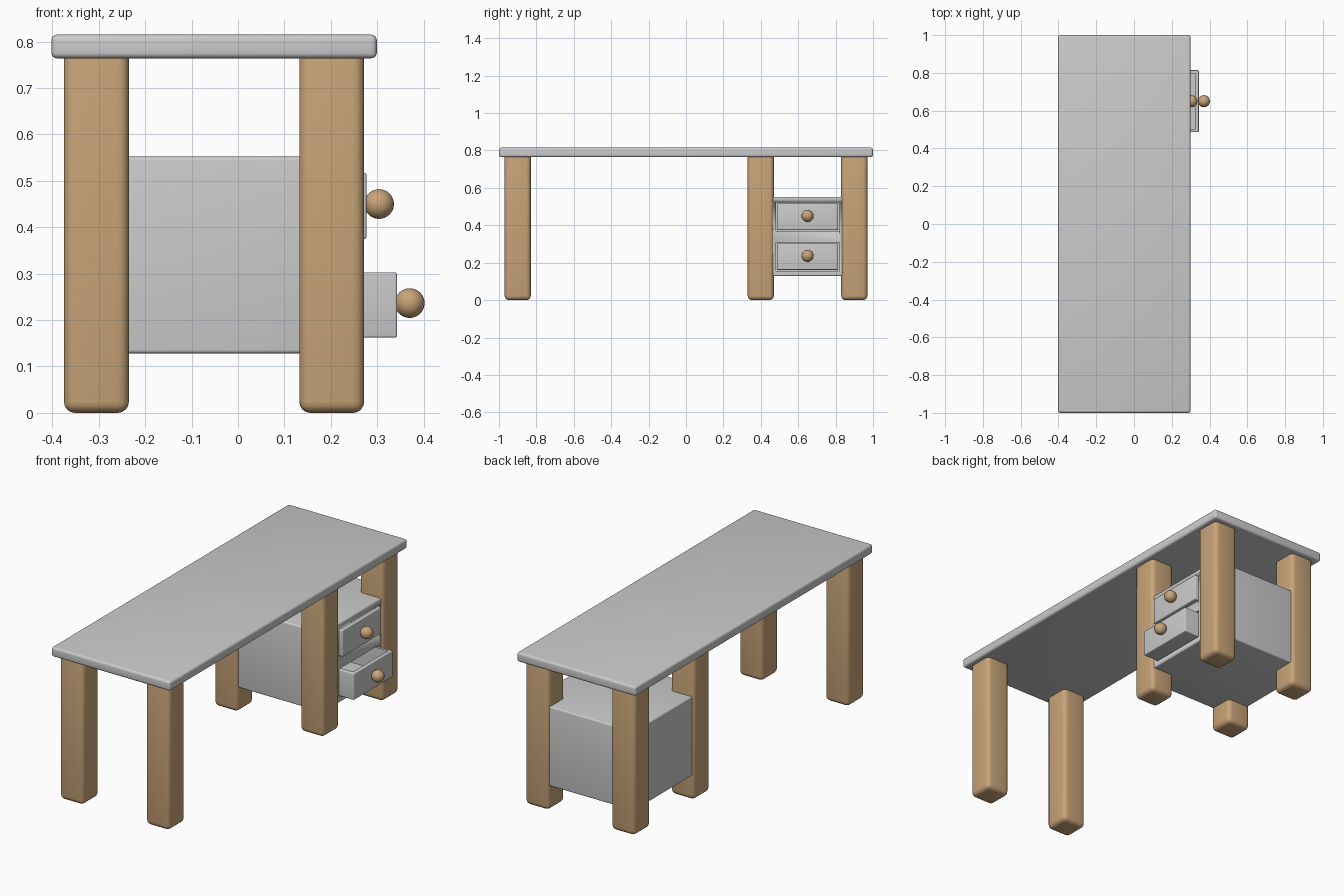
import bpy
import bmesh
import math

if "Cube" in bpy.data.objects:
    bpy.data.objects.remove(bpy.data.objects["Cube"])

wood = bpy.data.materials.new("wood")
wood.diffuse_color = (0.58, 0.37, 0.19, 1.0)
wood.use_nodes = True
wood.node_tree.nodes["Principled BSDF"].inputs["Base Color"].default_value = wood.diffuse_color


def finish(bm, name, material=None):
    mesh = bpy.data.meshes.new(name)
    bm.to_mesh(mesh)
    bm.free()
    obj = bpy.data.objects.new(name, mesh)
    bpy.context.collection.objects.link(obj)
    if material:
        mesh.materials.append(material)
    bpy.ops.object.select_all(action='DESELECT')
    obj.select_set(True)
    bpy.context.view_layer.objects.active = obj
    bpy.ops.object.shade_smooth_by_angle(angle=math.radians(40))
    return obj


def box(name, lo, hi, bevel=0.0, wall=0.0, material=None):
    """Box between two corners; a wall thickness makes it an open tray."""
    bm = bmesh.new()
    bmesh.ops.create_cube(bm, size=1)
    for v in bm.verts:
        for i in range(3):
            v.co[i] = lo[i] if v.co[i] < 0 else hi[i]
    if bevel:
        bmesh.ops.bevel(bm, geom=bm.edges[:], offset=bevel, segments=4,
                        profile=0.5, affect='EDGES')
    if wall:
        top = max(bm.faces, key=lambda f: f.calc_center_median().z)
        bmesh.ops.inset_region(bm, faces=[top], thickness=wall - bevel)
        ext = bmesh.ops.extrude_face_region(bm, geom=[top])
        for v in [g for g in ext["geom"] if isinstance(g, bmesh.types.BMVert)]:
            v.co.z = lo[2] + wall
        if top.is_valid:
            bmesh.ops.delete(bm, geom=[top], context='FACES_ONLY')
    bmesh.ops.recalc_face_normals(bm, faces=bm.faces[:])
    return finish(bm, name, material)


def knob(name, x, y, z, r):
    bm = bmesh.new()
    bmesh.ops.create_uvsphere(bm, u_segments=32, v_segments=16, radius=r)
    bmesh.ops.translate(bm, verts=bm.verts[:], vec=(x, y, z))
    return finish(bm, name, wood)


# Table top
box("table_top", (-0.402, -1.0, 0.764), (0.299, 1.0, 0.815), 0.012)

# Six square legs with rounded edges
for row, y in (("front", -0.9), ("middle", 0.4), ("back", 0.9)):
    for side, x in (("left", -0.305), ("right", 0.202)):
        box(f"{row}_{side}_leg", (x - 0.07, y - 0.07, 0.0),
            (x + 0.07, y + 0.07, 0.79), 0.024, material=wood)

# Cabinet held between the rear four legs
cabinet = box("drawer_cabinet", (-0.362, 0.343, 0.128), (0.26, 0.957, 0.552), 0.008)

# Drawers: name, bottom, top, front position
for name, z0, z1, front in (("lower", 0.162, 0.303, 0.343),
                            ("upper", 0.375, 0.517, 0.277)):
    # Opening in the cabinet
    cutter = box(f"{name}_opening_cutter", (-0.32, 0.480, z0 - 0.006),
                 (0.40, 0.820, z1 + 0.006))
    cutter.hide_render = True
    cutter.hide_set(True)
    cut = cabinet.modifiers.new(f"{name}_opening", 'BOOLEAN')
    cut.operation = 'DIFFERENCE'
    cut.solver = 'EXACT'
    cut.object = cutter
    # Open tray and its round knob
    box(f"{name}_drawer", (front - 0.58, 0.486, z0), (front, 0.814, z1), 0.005, wall=0.022)
    knob(f"{name}_drawer_knob", front + 0.027, 0.65, (z0 + z1) / 2 + 0.004, 0.032)
